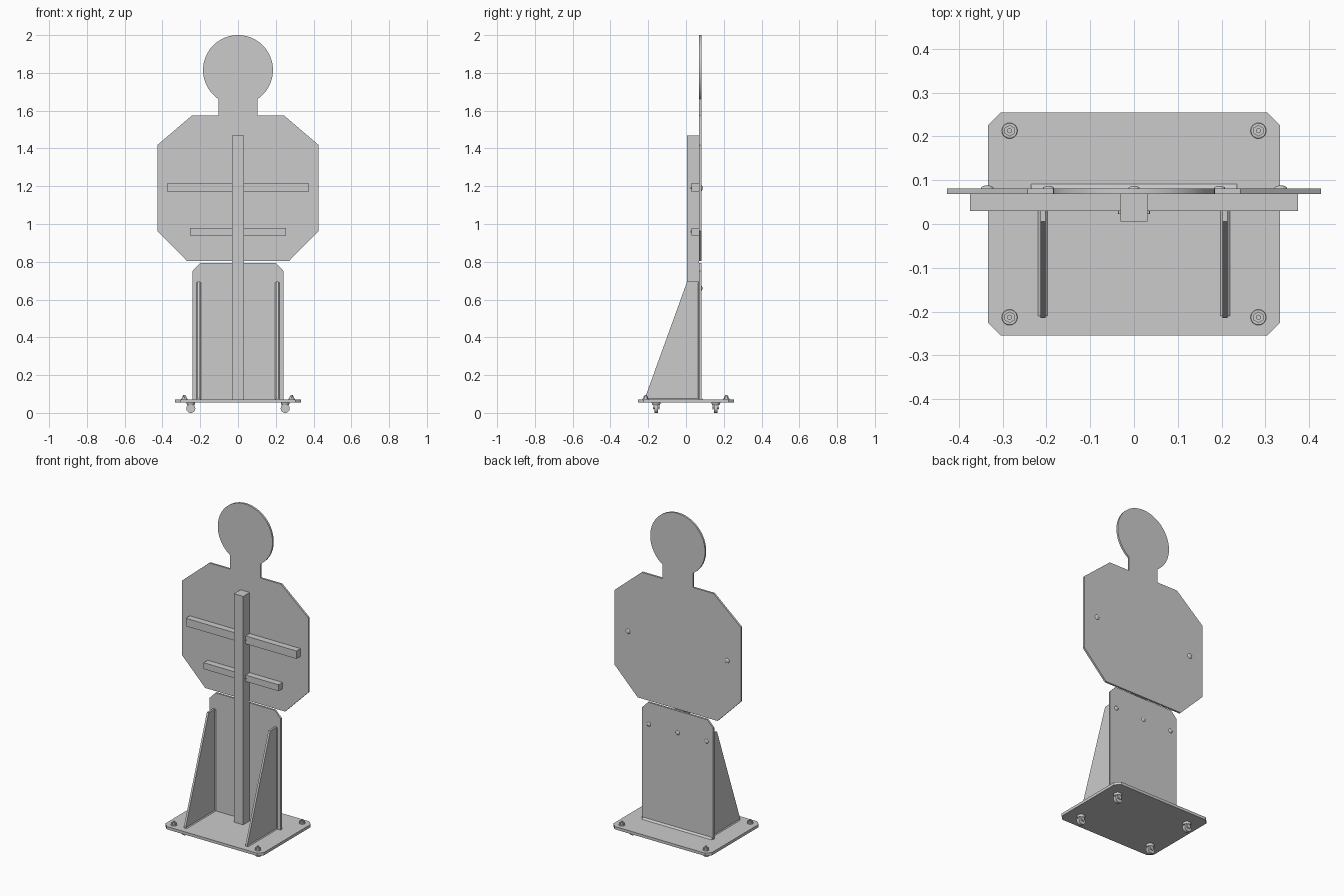
import bpy, bmesh, math
from mathutils import Matrix, Vector

if "Cube" in bpy.data.objects:
    bpy.data.objects.remove(bpy.data.objects["Cube"])


def finish(name, bm, smooth=False):
    bmesh.ops.recalc_face_normals(bm, faces=bm.faces)
    me = bpy.data.meshes.new(name)
    bm.to_mesh(me)
    bm.free()
    ob = bpy.data.objects.new(name, me)
    bpy.context.collection.objects.link(ob)
    if smooth:
        bpy.context.view_layer.objects.active = ob
        ob.select_set(True)
        bpy.ops.object.shade_smooth_by_angle(angle=math.radians(35))
        ob.select_set(False)
    return ob


def plate(name, pts, axis, a, b, smooth=False):
    """Extrude a 2D profile along an axis from a to b."""
    place = {'x': lambda u, v: (a, u, v),
             'y': lambda u, v: (u, a, v),
             'z': lambda u, v: (u, v, a)}[axis]
    bm = bmesh.new()
    face = bm.faces.new([bm.verts.new(place(u, v)) for u, v in pts])
    ext = bmesh.ops.extrude_face_region(bm, geom=[face])
    move = Vector([(b - a) if c == axis else 0 for c in 'xyz'])
    bmesh.ops.translate(bm, vec=move, verts=[g for g in ext['geom'] if isinstance(g, bmesh.types.BMVert)])
    return finish(name, bm, smooth)


def box(name, x0, x1, y0, y1, z0, z1):
    return plate(name, [(x0, y0), (x1, y0), (x1, y1), (x0, y1)], 'z', z0, z1)


def cyl(name, loc, r1, r2, h, axis='z', seg=24):
    rot = {'z': Matrix(), 'y': Matrix.Rotation(-math.pi / 2, 4, 'X'),
           'x': Matrix.Rotation(math.pi / 2, 4, 'Y')}[axis]
    bm = bmesh.new()
    bmesh.ops.create_cone(bm, cap_ends=True, segments=seg, radius1=r1, radius2=r2,
                          depth=h, matrix=Matrix.Translation(loc) @ rot)
    return finish(name, bm, seg > 8)


def dome(name, loc, r, h):
    """Flattened bolt head bulging towards +y."""
    bm = bmesh.new()
    m = Matrix.Translation(loc) @ Matrix.Diagonal((r, h, r, 1))
    bmesh.ops.create_uvsphere(bm, u_segments=16, v_segments=10, radius=1, matrix=m)
    bmesh.ops.bisect_plane(bm, geom=bm.verts[:] + bm.edges[:] + bm.faces[:],
                           plane_co=loc, plane_no=(0, -1, 0), clear_outer=True)
    return finish(name, bm, True)


def mirrored(right):
    return right + [(-x, v) for x, v in reversed(right)]


Y0, Y1 = 0.069, 0.081     # front and back of the upright sheets
TOP = 0.072               # top of the base sheet

# Torso, neck and round head cut from one sheet
R, CZ, NECK = 0.185, 1.815, 0.103
start = -math.acos(NECK / R)
arc = [(R * math.cos(t), CZ + R * math.sin(t))
       for t in (start + (math.pi / 2 - start) * i / 32 for i in range(32))]
half = [(0.27, 0.804), (0.427, 0.963), (0.427, 1.418), (0.243, 1.575), (NECK, 1.575)] + arc
plate('torso_and_head', half + [(0, CZ + R)] + [(-x, z) for x, z in reversed(half)],
      'y', Y0, Y1, True)

# Lower body panel
plate('lower_panel', mirrored([(0.24, TOP), (0.24, 0.752), (0.2, 0.793)]), 'y', Y0, Y1)

# Base sheet with clipped corners
plate('base', mirrored([(0.305, -0.254), (0.333, -0.226), (0.333, 0.226), (0.305, 0.254)]),
      'z', 0.055, TOP)

# Centre post
box('post', -0.031, 0.031, 0.006, Y0, TOP, 1.468)

for s in (-1, 1):
    side = 'left' if s < 0 else 'right'

    # Crossbars butting against the post, with fixing screws
    for label, x, z0, z1 in (('upper', 0.374, 1.169, 1.217), ('lower', 0.253, 0.939, 0.978)):
        a, b = sorted((s * 0.031, s * x))
        box(f'{label}_crossbar_{side}', a, b, 0.03, Y0, z0, z1)
        cyl(f'{label}_crossbar_screw_{side}', (s * 0.032, 0.027, (z0 + z1) / 2),
            0.004, 0.004, 0.008, 'y', 12)

    # Sloping support rib
    a, b = sorted((s * 0.202, s * 0.214))
    plate(f'support_rib_{side}', [(-0.215, TOP), (Y0, TOP), (Y0, 0.695), (0.006, 0.695),
                                  (-0.215, 0.085)], 'x', a, b)

    # Weld beads either side of the rib
    for edge, d in ((0.202, -0.005), (0.214, 0.005)):
        tag = f'{side}_{"inner" if d < 0 else "outer"}'
        plate(f'rib_base_weld_{tag}', [(s * edge, TOP), (s * (edge + d), TOP), (s * edge, TOP + 0.005)],
              'y', -0.21, Y0)
        plate(f'rib_panel_weld_{tag}', [(s * edge, Y0), (s * (edge + d), Y0), (s * edge, Y0 - 0.005)],
              'z', TOP, 0.69)

    # Round bolt heads on the back
    dome(f'torso_bolt_{side}', (s * 0.335, Y1, 1.19), 0.015, 0.007)
    dome(f'panel_bolt_{side}', (s * 0.195, Y1, 0.66), 0.013, 0.006)

    for t in (-1, 1):
        tag = f'{side}_{"front" if t < 0 else "back"}'
        # Corner nut, washer and stud
        x, y = s * 0.284, t * 0.213
        cyl(f'washer_{tag}', (x, y, TOP + 0.002), 0.018, 0.017, 0.004)
        cyl(f'nut_{tag}', (x, y, TOP + 0.009), 0.013, 0.013, 0.012, seg=6)
        cyl(f'stud_{tag}', (x, y, TOP + 0.014), 0.006, 0.006, 0.016, seg=12)
        # Caster: swivel housing, fork cheeks and wheel
        x, y = s * 0.25, t * 0.158
        cyl(f'caster_housing_{tag}', (x, y, 0.0485), 0.02, 0.024, 0.013)
        for k in (-1, 1):
            box(f'caster_cheek_{tag}_{k}', x - 0.011, x + 0.011, y + k * 0.015 - 0.002,
                y + k * 0.015 + 0.002, 0.018, 0.045)
        cyl(f'caster_wheel_{tag}', (x, y, 0.024), 0.024, 0.024, 0.02, 'y', 28)
        cyl(f'caster_axle_{tag}', (x, y, 0.024), 0.004, 0.004, 0.036, 'y', 12)

dome('panel_bolt_middle', (0, Y1, 0.66), 0.013, 0.006)

# Weld bead along the back foot of the lower panel
plate('panel_weld', [(Y1, TOP), (Y1 + 0.01, TOP), (Y1, TOP + 0.01)], 'x', -0.235, 0.235)
